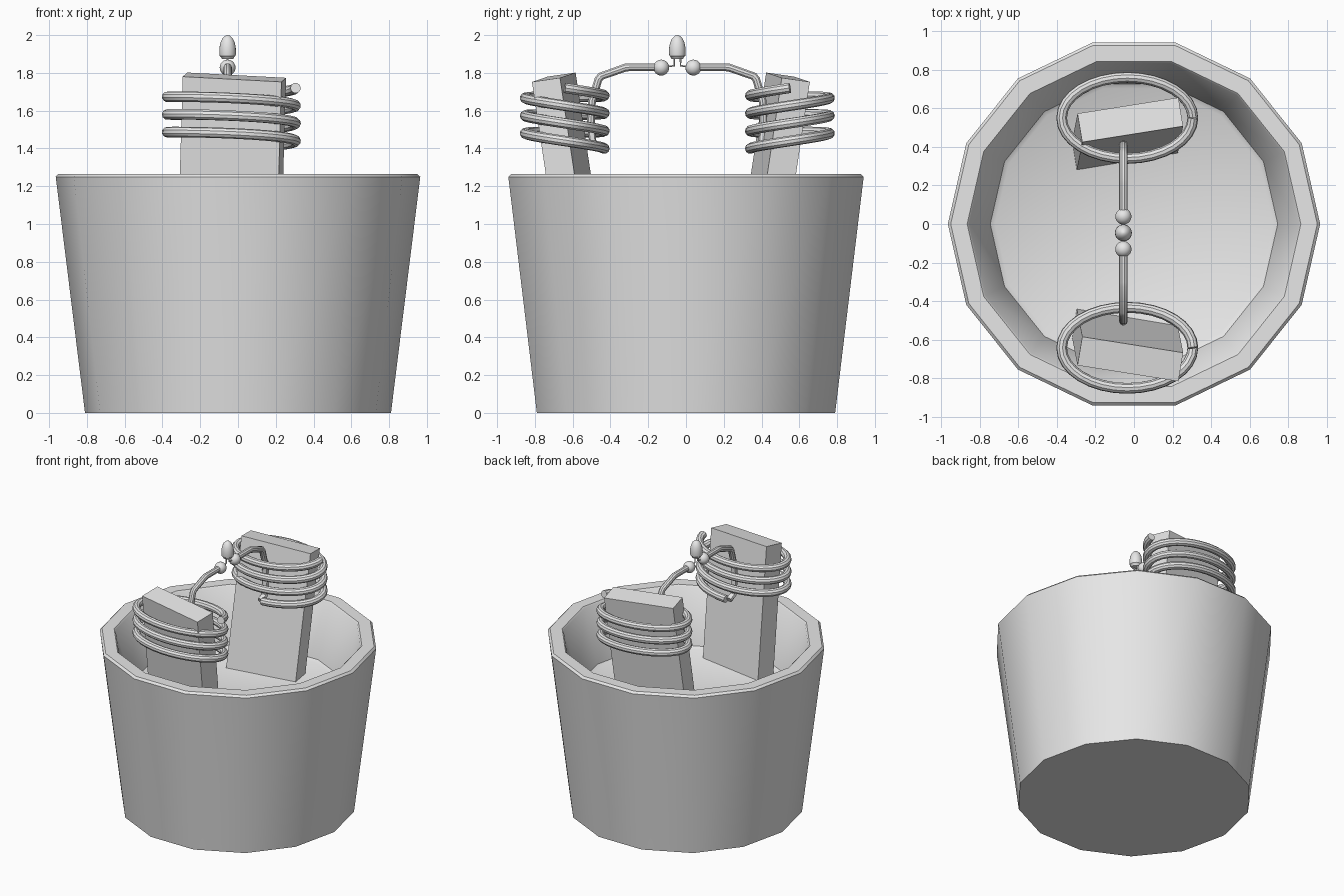
import bpy, bmesh, math
from mathutils import Vector, Matrix

cube = bpy.data.objects.get("Cube")
if cube:
    bpy.data.objects.remove(cube, do_unlink=True)

grey = bpy.data.materials.new("plain_grey")
grey.use_nodes = True
grey.diffuse_color = (0.8, 0.8, 0.8, 1)
grey.node_tree.nodes["Principled BSDF"].inputs["Base Color"].default_value = grey.diffuse_color

MID_X, MID_Y = -0.055, -0.046   # centre of the spark gap


def finish(obj, smooth=True):
    obj.data.materials.append(grey)
    bpy.ops.object.select_all(action="DESELECT")
    obj.select_set(True)
    bpy.context.view_layer.objects.active = obj
    if obj.type == "CURVE":
        bpy.ops.object.convert(target="MESH")
        obj = bpy.context.object
    if smooth:
        bpy.ops.object.shade_smooth_by_angle(angle=math.radians(35))
    return obj


def from_bmesh(name, bm, smooth=True):
    bmesh.ops.recalc_face_normals(bm, faces=bm.faces)
    mesh = bpy.data.meshes.new(name)
    bm.to_mesh(mesh)
    bm.free()
    obj = bpy.data.objects.new(name, mesh)
    bpy.context.collection.objects.link(obj)
    return finish(obj, smooth)


def lathe(name, profile, sides, x=0, y=0):
    """Turn (radius, height) points about a vertical axis and cap both ends."""
    bm = bmesh.new()
    rings = []
    for r, z in profile:
        angles = [math.tau * i / sides for i in range(sides)]
        rings.append([bm.verts.new((x + r * math.cos(a), y + r * math.sin(a), z)) for a in angles])
    for low, high in zip(rings, rings[1:]):
        for i in range(sides):
            j = (i + 1) % sides
            bm.faces.new((low[i], low[j], high[j], high[i]))
    bm.faces.new(rings[0])
    bm.faces.new(rings[-1])
    return from_bmesh(name, bm)


def tube(name, points, radius):
    curve = bpy.data.curves.new(name, "CURVE")
    curve.dimensions = "3D"
    curve.bevel_depth = radius
    curve.bevel_resolution = 3
    curve.use_fill_caps = True
    spline = curve.splines.new("POLY")
    spline.points.add(len(points) - 1)
    for p, co in zip(spline.points, points):
        p.co = (*co, 1)
    obj = bpy.data.objects.new(name, curve)
    bpy.context.collection.objects.link(obj)
    return finish(obj)


def ball(name, centre, radius):
    bm = bmesh.new()
    bmesh.ops.create_uvsphere(bm, u_segments=20, v_segments=12, radius=radius,
                              matrix=Matrix.Translation(centre))
    return from_bmesh(name, bm)


# Fourteen-sided tub with a shallow recessed floor
lathe("tub", [(0.81, 0), (0.963, 1.235), (0.965, 1.25), (0.95, 1.265), (0.865, 1.265),
              (0.855, 1.255), (0.745, 0.86), (0.72, 0.845)], 14)


def slab(name, side):
    """Leaning board; side is 1 for back and -1 for front."""
    wide = Vector((0.525, 0.083, -0.028)).normalized()
    up = Vector((0.029, 0.15, 1))
    up = (up - up.dot(wide) * wide).normalized()
    deep = up.cross(wide)
    length = 0.975
    centre = Vector((-0.019, 0.62, 1.777)) - up * length / 2
    bm = bmesh.new()
    bmesh.ops.create_cube(bm, size=1)
    for v in bm.verts:
        p = centre + wide * v.co.x * 0.53 + deep * v.co.y * 0.152 + up * v.co.z * length
        v.co = (p.x, side * p.y - 0.08, p.z)
    from_bmesh(name, bm, smooth=False)


def coil(name, side):
    """Oval winding that ends on the inner side of the board."""
    points = []
    steps = 32
    for i in range(int(3.25 * steps) + 1):
        turn = i / steps
        a = math.tau * turn
        points.append((-0.035 + 0.34 * math.cos(a),
                       MID_Y + side * (0.596 - 0.21 * math.sin(a)),
                       1.72 - 0.0935 * turn - 0.017 * math.sin(a)))
    tube(name, points, 0.028)


def lead(name, side):
    """Bent wire from the foot of the winding to its ball."""
    path = [(0.395, 1.395), (0.445, 1.42), (0.458, 1.52), (0.452, 1.65), (0.418, 1.765),
            (0.405, 1.782), (0.275, 1.828), (0.255, 1.83), (0.085, 1.83)]
    tube(name, [(MID_X, MID_Y + side * y, z) for y, z in path], 0.022)


for label, side in (("front", -1), ("back", 1)):
    slab(label + "_board", side)
    coil(label + "_coil", side)
    lead(label + "_lead", side)
    ball(label + "_ball", (MID_X, MID_Y + side * 0.085, 1.828), 0.042)
    # Thin lamp leg running out to the ball
    leg = [(0.017, 1.885), (0.017, 1.838), (0.05, 1.834)]
    tube(label + "_lamp_leg", [(MID_X, MID_Y + side * y, z) for y, z in leg], 0.005)

# Small domed lamp between the balls
lathe("lamp", [(0.03, 1.873), (0.036, 1.885), (0.042, 1.89), (0.044, 1.905), (0.043, 1.935),
               (0.038, 1.96), (0.028, 1.982), (0.015, 1.995), (0.004, 2.0)], 20, MID_X, MID_Y)
